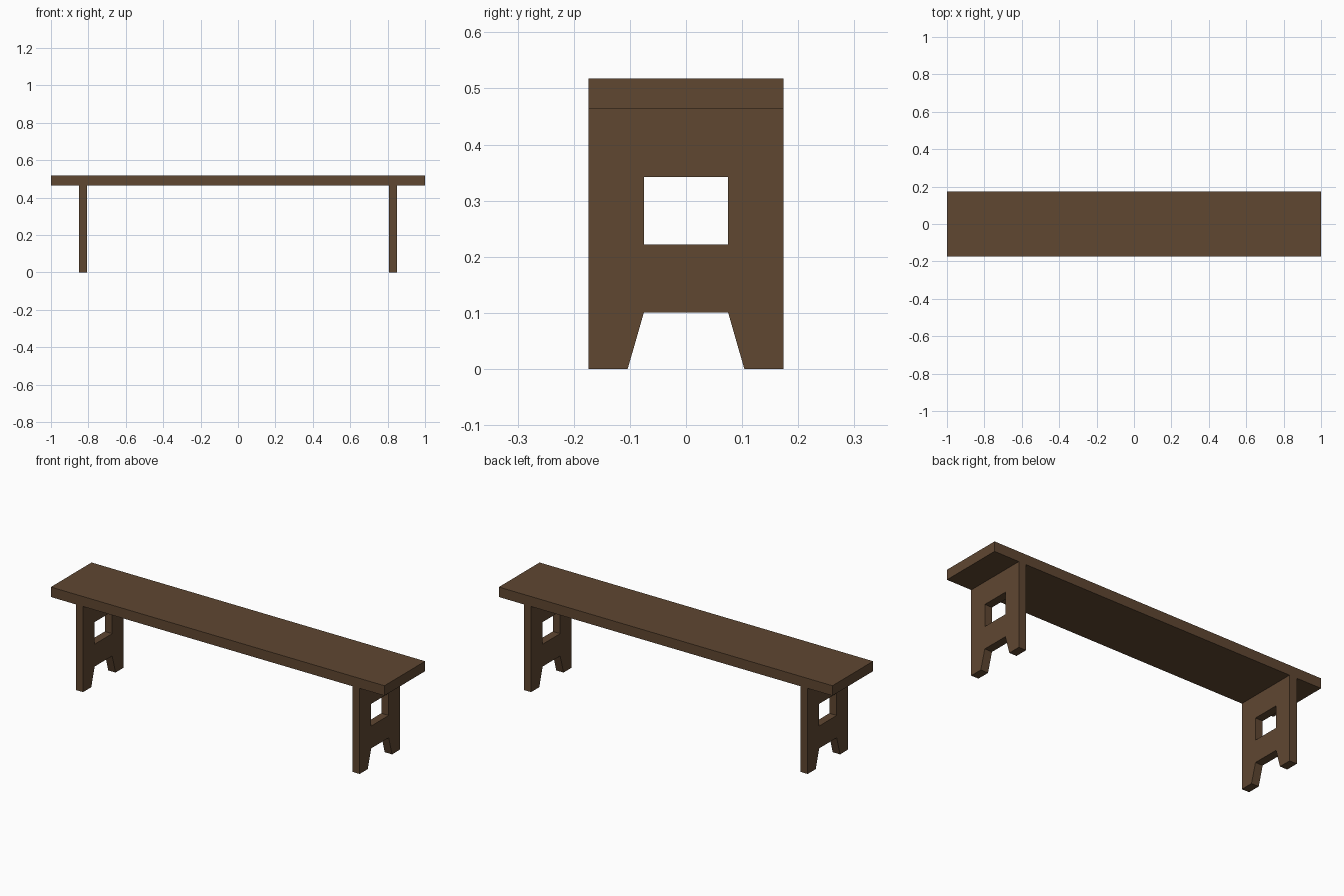
import bpy
from math import radians

if "Cube" in bpy.data.objects:
    bpy.data.objects.remove(bpy.data.objects["Cube"])

wood = bpy.data.materials.new("dark_wood")
wood.diffuse_color = (0.115, 0.063, 0.031, 1)
wood.use_nodes = True
wood.node_tree.nodes["Principled BSDF"].inputs["Base Color"].default_value = wood.diffuse_color

HALF_DEPTH = 0.174
SEAT_BOTTOM, SEAT_TOP = 0.464, 0.518
LEG_X, LEG_THICK = 0.829, 0.044

# Seat plank
bpy.ops.mesh.primitive_cube_add(size=1, location=(0, 0, (SEAT_BOTTOM + SEAT_TOP) / 2))
seat = bpy.context.object
seat.name = "seat"
seat.scale = (2, 2 * HALF_DEPTH, SEAT_TOP - SEAT_BOTTOM)
bpy.ops.object.transform_apply(location=False, rotation=False, scale=True)
seat.data.materials.append(wood)

# Leg board profile (y, z): outline with a splayed foot notch, plus a window
outline = [(-HALF_DEPTH, 0), (-0.104, 0), (-0.075, 0.101), (0.075, 0.101),
           (0.104, 0), (HALF_DEPTH, 0), (HALF_DEPTH, SEAT_BOTTOM), (-HALF_DEPTH, SEAT_BOTTOM)]
window = [(-0.075, 0.222), (-0.075, 0.342), (0.075, 0.342), (0.075, 0.222)]


def leg_board(name, x):
    curve = bpy.data.curves.new(name, 'CURVE')
    curve.dimensions = '2D'
    curve.fill_mode = 'BOTH'
    curve.extrude = LEG_THICK / 2
    for loop in (outline, window):
        spline = curve.splines.new('POLY')
        spline.points.add(len(loop) - 1)
        for point, (y, z) in zip(spline.points, loop):
            point.co = (y, z, 0, 1)
        spline.use_cyclic_u = True
    leg = bpy.data.objects.new(name, curve)
    bpy.context.collection.objects.link(leg)
    leg.location.x = x
    leg.rotation_euler = (radians(90), 0, radians(90))
    bpy.ops.object.select_all(action='DESELECT')
    leg.select_set(True)
    bpy.context.view_layer.objects.active = leg
    bpy.ops.object.convert(target='MESH')
    leg = bpy.context.object
    leg.data.materials.clear()
    leg.data.materials.append(wood)
    bpy.ops.object.shade_flat()


# Two leg boards
leg_board("left_leg", -LEG_X)
leg_board("right_leg", LEG_X)
